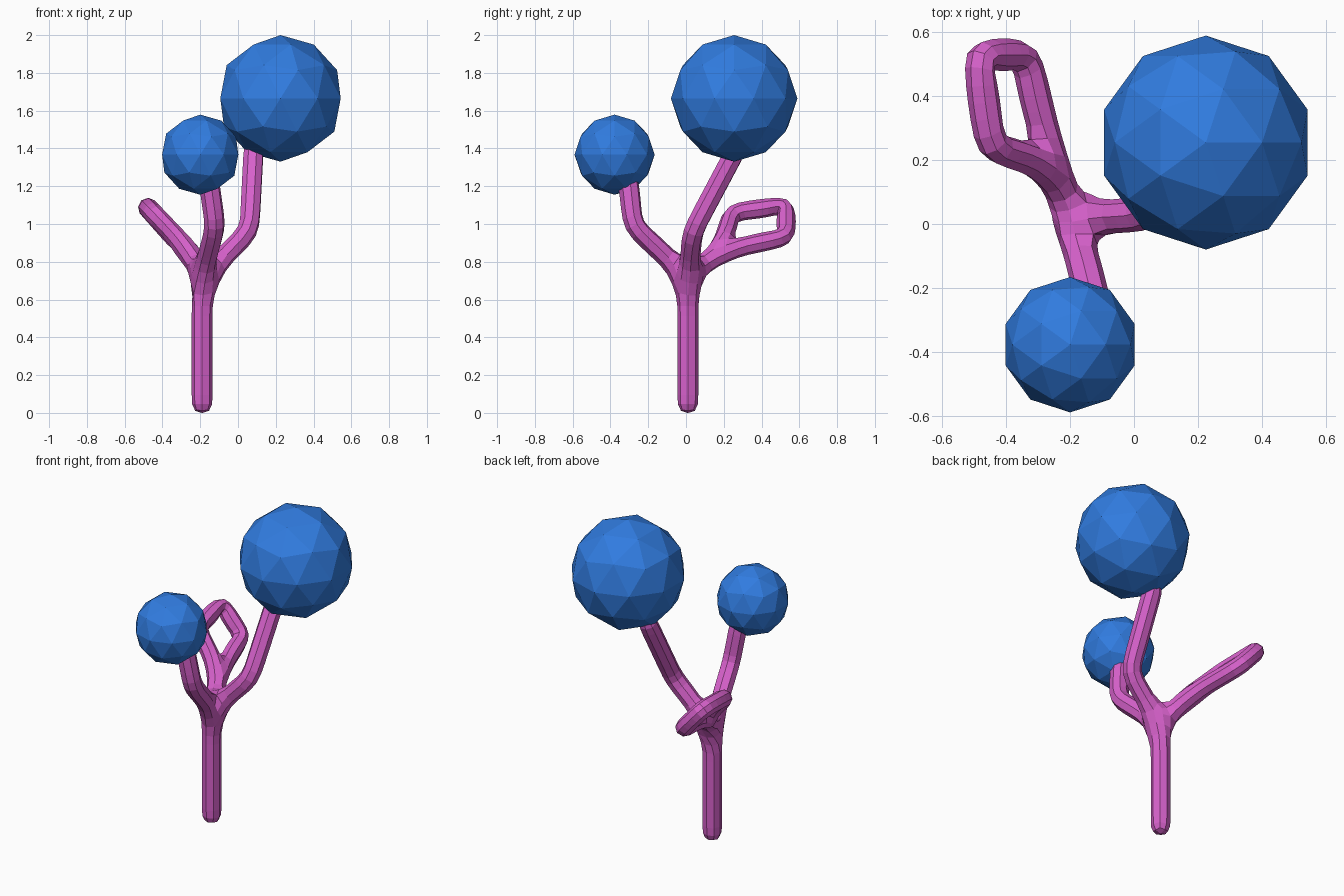
import bpy

if "Cube" in bpy.data.objects:
    bpy.data.objects.remove(bpy.data.objects["Cube"])


def material(name, rgb):
    m = bpy.data.materials.new(name)
    m.diffuse_color = (*rgb, 1)
    m.use_nodes = True
    m.node_tree.nodes["Principled BSDF"].inputs["Base Color"].default_value = m.diffuse_color
    return m


pink = material("pink_bark", (0.68, 0.12, 0.60))
blue = material("blue_leaves", (0.03, 0.20, 0.74))

# Trunk, two bent branches and one looped branch as a skinned wire
nodes = [
    (-0.19, 0.01, 0.04),    # 0 foot
    (-0.19, 0.01, 0.72),    # 1 junction
    (0.06, 0.035, 0.96),    # 2 right branch bend
    (0.085, 0.29, 1.44),    # 3 right branch tip
    (-0.12, -0.28, 0.99),   # 4 front branch bend
    (-0.16, -0.31, 1.27),   # 5 front branch tip
    (-0.26, 0.19, 0.86),    # 6 loop fork
    (-0.45, 0.24, 1.06),    # 7 loop corners
    (-0.49, 0.53, 1.10),
    (-0.34, 0.53, 0.93),
]
links = [(0, 1), (1, 2), (2, 3), (1, 4), (4, 5), (1, 6),
         (6, 7), (7, 8), (8, 9), (9, 6)]
mesh = bpy.data.meshes.new("branches")
mesh.from_pydata(nodes, links, [])
mesh.materials.append(pink)
tree = bpy.data.objects.new("trunk_and_branches", mesh)
bpy.context.collection.objects.link(tree)
tree.modifiers.new("skin", 'SKIN')
for i, sv in enumerate(mesh.skin_vertices[0].data):
    r = 0.06 if i < 6 else 0.055
    sv.radius = (r, r)
    sv.use_root = i == 0
sub = tree.modifiers.new("round", 'SUBSURF')
sub.levels = sub.render_levels = 1

# Set the foot exactly on the ground
dg = bpy.context.evaluated_depsgraph_get()
low = min(v.co.z for v in tree.evaluated_get(dg).data.vertices)
mesh.vertices[0].co.z -= low
mesh.update()

# Faceted leaf balls
for name, loc, r in (("large_leaf_ball", (0.225, 0.255, 1.665), 0.335),
                     ("small_leaf_ball", (-0.20, -0.378, 1.367), 0.212)):
    bpy.ops.mesh.primitive_ico_sphere_add(subdivisions=2, radius=r, location=loc)
    ball = bpy.context.object
    ball.name = name
    ball.data.materials.append(blue)
